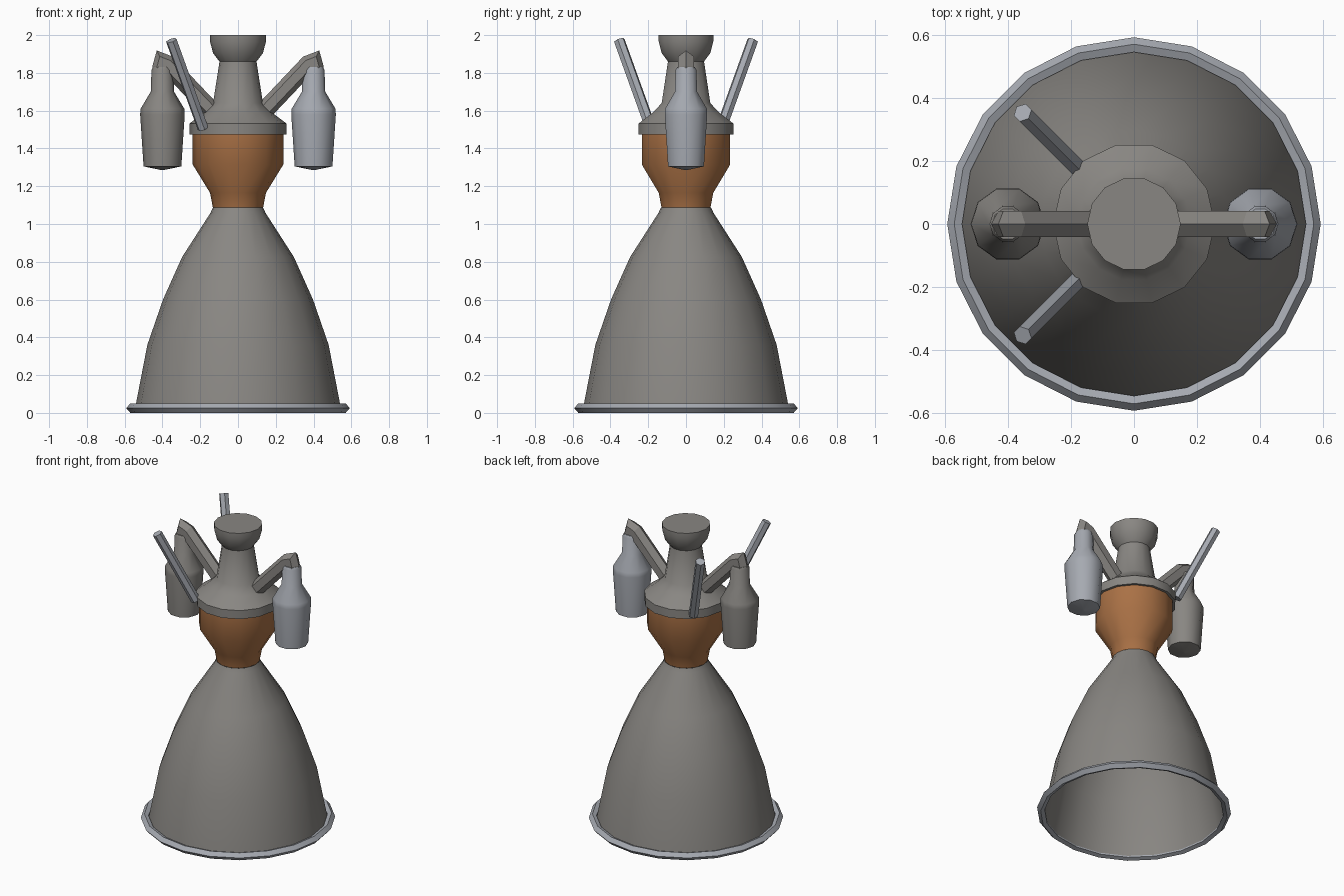
import bpy, bmesh, math
from mathutils import Vector

if "Cube" in bpy.data.objects:
    bpy.data.objects.remove(bpy.data.objects["Cube"])


def material(name, rgb):
    m = bpy.data.materials.new(name)
    m.diffuse_color = (*rgb, 1)
    m.use_nodes = True
    m.node_tree.nodes["Principled BSDF"].inputs["Base Color"].default_value = m.diffuse_color
    return m


GREY = material("warm grey metal", (0.25, 0.24, 0.225))
STEEL = material("pale steel", (0.38, 0.40, 0.44))
COPPER = material("copper", (0.40, 0.165, 0.06))


def finish(bm, name, mat, angle=None, recalc=True):
    if recalc:
        bmesh.ops.recalc_face_normals(bm, faces=bm.faces[:])
    mesh = bpy.data.meshes.new(name)
    bm.to_mesh(mesh)
    bm.free()
    mesh.materials.append(mat)
    ob = bpy.data.objects.new(name, mesh)
    bpy.context.collection.objects.link(ob)
    if angle:
        bpy.ops.object.select_all(action='DESELECT')
        bpy.context.view_layer.objects.active = ob
        ob.select_set(True)
        bpy.ops.object.shade_smooth_by_angle(angle=math.radians(angle))
    return ob


def lathe(name, profile, sides, mat, x=0, angle=42, cap=(), closed=False):
    """Spin (radius, z) points, listed bottom to top, round a vertical axis."""
    bm = bmesh.new()
    rings = []
    for r, z in profile:
        rings.append([bm.verts.new((x + r * math.cos(2 * math.pi * i / sides),
                                    r * math.sin(2 * math.pi * i / sides), z))
                      for i in range(sides)])
    pairs = list(zip(rings, rings[1:]))
    if closed:
        pairs.append((rings[-1], rings[0]))
    for a, b in pairs:
        for i in range(sides):
            j = (i + 1) % sides
            bm.faces.new((a[i], a[j], b[j], b[i]))
    if "bottom" in cap:
        bm.faces.new(rings[0][::-1])
    if "top" in cap:
        bm.faces.new(rings[-1])
    return finish(bm, name, mat, angle, recalc=bool(cap) or closed)


def tube(name, path, side, radius, mat):
    """Hexagonal bar along a planar path; side is the plane's normal."""
    bm = bmesh.new()
    pts = [Vector(p) for p in path]
    side = Vector(side).normalized()
    rings = []
    for k, p in enumerate(pts):
        before = (p - pts[k - 1]).normalized() if k else None
        after = (pts[k + 1] - p).normalized() if k < len(pts) - 1 else None
        d = ((before or after) + (after or before)).normalized()
        stretch = 1 / d.dot(before or after)
        up = side.cross(d) * stretch
        rings.append([bm.verts.new(p + radius * (up * math.cos(i * math.pi / 3)
                                                 + side * math.sin(i * math.pi / 3)))
                      for i in range(6)])
    for a, b in zip(rings, rings[1:]):
        for i in range(6):
            j = (i + 1) % 6
            bm.faces.new((a[i], a[j], b[j], b[i]))
    bm.faces.new(rings[0][::-1])
    bm.faces.new(rings[-1])
    return finish(bm, name, mat)


# Open bell and its rim
lathe("nozzle_bell", [(0.545, 0.02), (0.538, 0.06), (0.48, 0.36), (0.397, 0.60),
                      (0.296, 0.825), (0.145, 1.06), (0.133, 1.087)], 20, GREY)
lathe("nozzle_rim", [(0.57, 0.0), (0.592, 0.025), (0.57, 0.05),
                     (0.545, 0.04), (0.545, 0.01)], 20, STEEL, angle=15, closed=True)

# Combustion chamber
lathe("combustion_chamber", [(0.133, 1.087), (0.148, 1.165), (0.24, 1.315),
                             (0.24, 1.48)], 14, COPPER)

# Injector head with flange, neck and cup
lathe("injector_head", [(0.235, 1.475), (0.257, 1.475), (0.257, 1.532), (0.18, 1.59),
                        (0.132, 1.64), (0.098, 1.86), (0.132, 1.905), (0.148, 1.965),
                        (0.148, 2.0)], 14, GREY, cap=("top",))

# Pumps hung on bent feed arms at each side
pump = [(0.004, 1.285), (0.1, 1.305), (0.118, 1.58), (0.116, 1.61),
        (0.062, 1.70), (0.058, 1.815), (0.05, 1.83)]
for label, s, mat in (("right", 1, STEEL), ("left", -1, GREY)):
    lathe(label + "_pump", pump, 10, mat, x=0.4 * s, angle=45, cap=("bottom", "top"))
    tube(label + "_feed_arm", [(0.14 * s, 0, 1.60), (0.372 * s, 0, 1.845),
                               (0.398 * s, 0, 1.855), (0.405 * s, 0, 1.83),
                               (0.405 * s, 0, 1.80)], (0, s, 0), 0.048, GREY)

# Two mounting struts leaning outward on the left
for label, s in (("front", -1), ("back", 1)):
    tube(label + "_strut", [(-0.185, 0.185 * s, 1.505), (-0.353, 0.353 * s, 1.972)],
         (1, s, 0), 0.03, STEEL)
